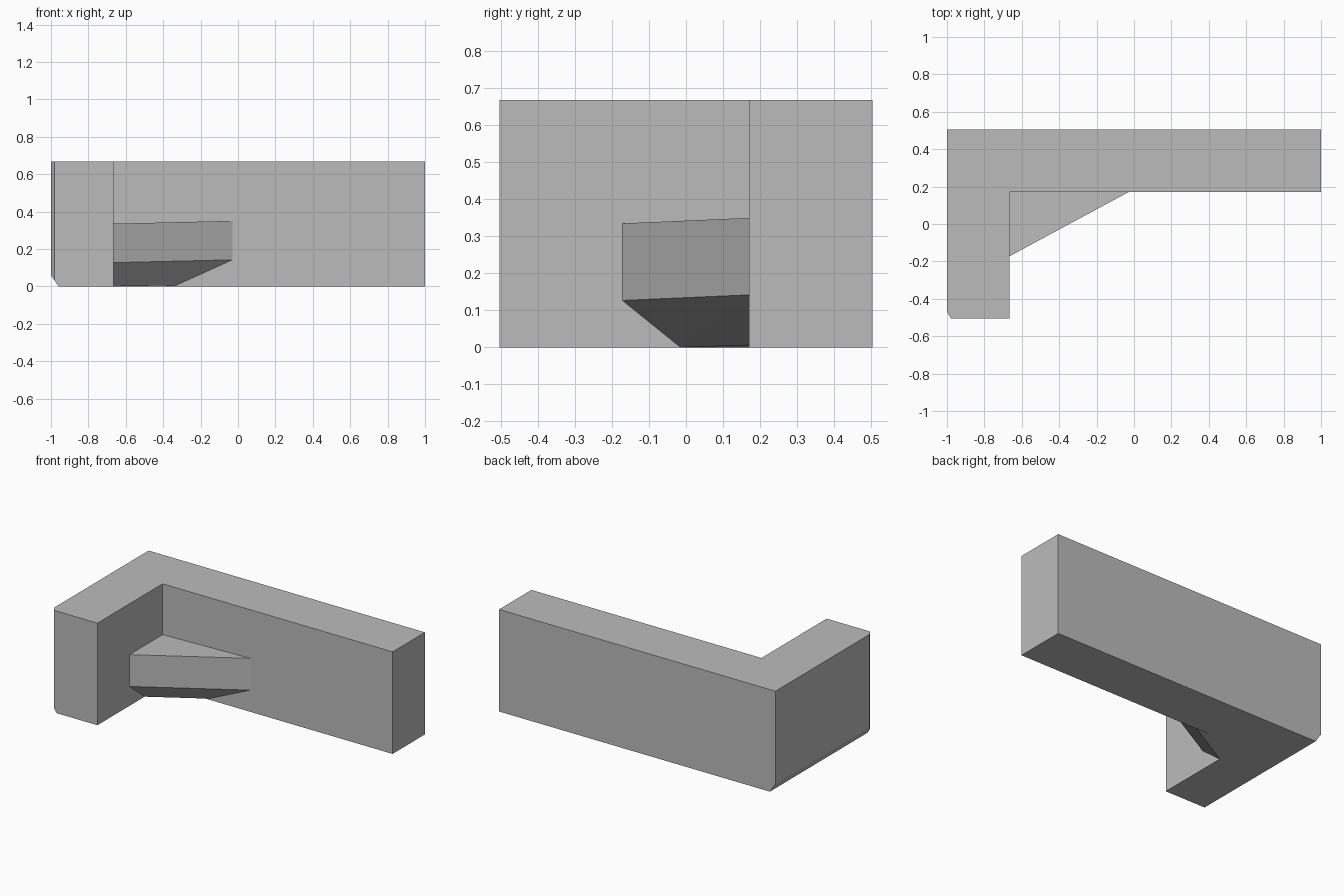
import bpy
import bmesh
from mathutils import Vector

cube = bpy.data.objects.get("Cube")
if cube:
    bpy.data.objects.remove(cube, do_unlink=True)

# Overall dimensions
HALF_X, HALF_Y, HEIGHT = 1.0, 0.504, 0.668
INNER_X, INNER_Y = -0.665, 0.17

# Single grey material
grey = bpy.data.materials.new("plain grey")
grey.use_nodes = True
grey.diffuse_color = (0.5, 0.5, 0.5, 1)
bsdf = next(n for n in grey.node_tree.nodes if n.type == "BSDF_PRINCIPLED")
bsdf.inputs["Base Color"].default_value = grey.diffuse_color


def add_object(name, bm):
    bmesh.ops.recalc_face_normals(bm, faces=bm.faces)
    mesh = bpy.data.meshes.new(name)
    bm.to_mesh(mesh)
    bm.free()
    mesh.materials.append(grey)
    obj = bpy.data.objects.new(name, mesh)
    bpy.context.collection.objects.link(obj)
    return obj


# L-shaped wall: extruded plan with a small chamfer on the free corner
plan = [(-HALF_X, HALF_Y), (-HALF_X, -HALF_Y + 0.035), (-HALF_X + 0.02, -HALF_Y),
        (INNER_X, -HALF_Y), (INNER_X, INNER_Y), (HALF_X, INNER_Y), (HALF_X, HALF_Y)]
bm = bmesh.new()
base = bm.faces.new([bm.verts.new((x, y, 0)) for x, y in plan])
extruded = bmesh.ops.extrude_face_region(bm, geom=[base], use_keep_orig=True)
top = [g for g in extruded["geom"] if isinstance(g, bmesh.types.BMVert)]
bmesh.ops.translate(bm, verts=top, vec=(0, 0, HEIGHT))

# Chamfer along the lower outer edge of the short arm
cut = bmesh.ops.bisect_plane(
    bm, geom=bm.verts[:] + bm.edges[:] + bm.faces[:],
    plane_co=Vector((-HALF_X, 0, 0.06)), plane_no=Vector((-0.06, 0, -0.04)),
    clear_outer=True)
edges = [g for g in cut["geom_cut"] if isinstance(g, bmesh.types.BMEdge)]
bmesh.ops.holes_fill(bm, edges=edges, sides=0)
add_object("corner_wall", bm)

# Corner brace: triangular block that tapers inward towards the floor
bm = bmesh.new()
levels = [
    # arm side y, long side x, z at corner, z at arm, z at long side
    (-0.172, -0.03, 0.335, 0.335, 0.35),
    (-0.172, -0.03, 0.13, 0.127, 0.142),
    (-0.015, -0.33, 0.0, 0.0, 0.006),
]
for arm_y, long_x, z_corner, z_arm, z_long in levels:
    bm.verts.new((INNER_X, INNER_Y, z_corner))
    bm.verts.new((INNER_X, arm_y, z_arm))
    bm.verts.new((long_x, INNER_Y, z_long))
bmesh.ops.convex_hull(bm, input=bm.verts[:])
add_object("corner_brace", bm)
